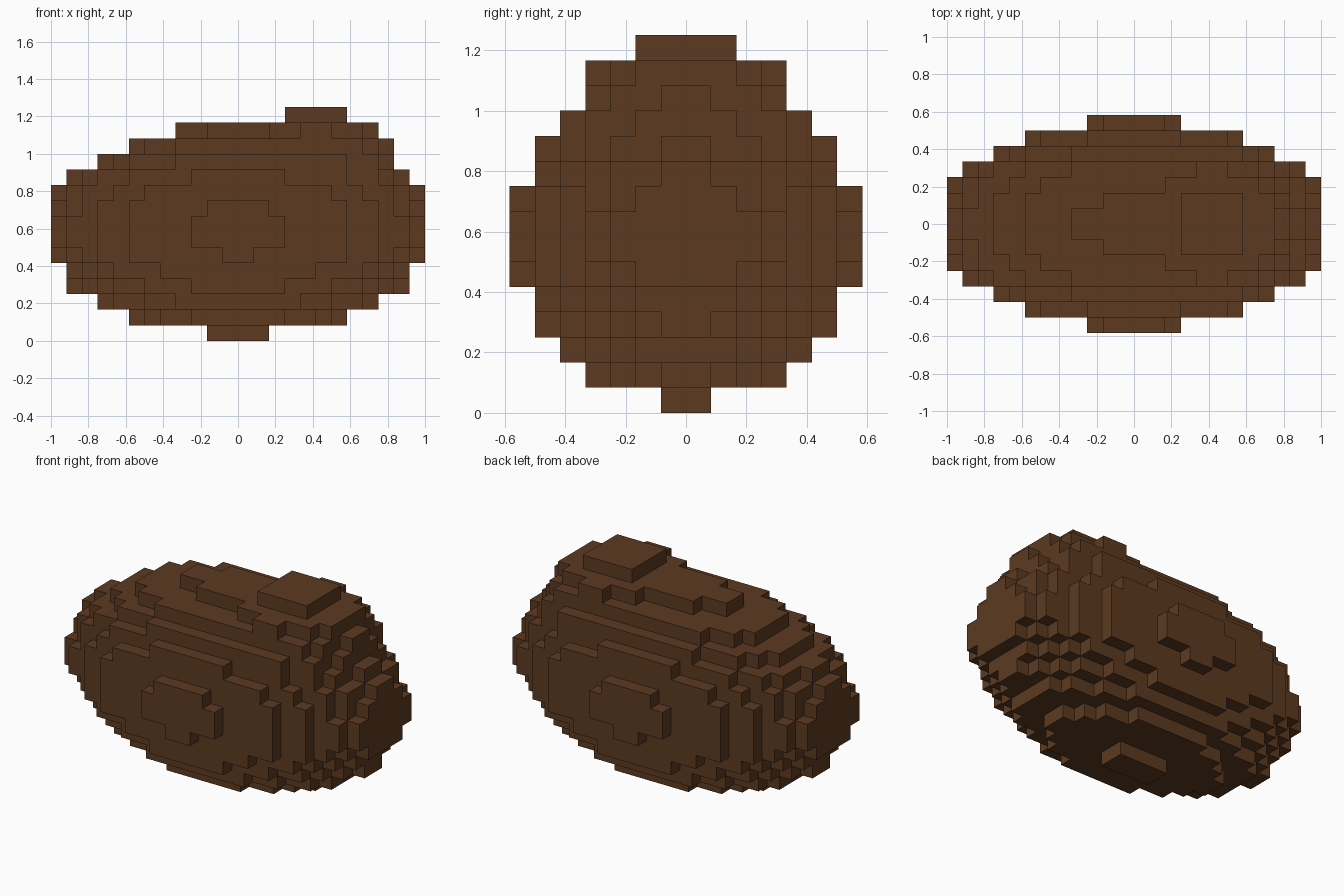
import bpy
import bmesh
from mathutils import Vector

if "Cube" in bpy.data.objects:
    bpy.data.objects.remove(bpy.data.objects["Cube"], do_unlink=True)

UNIT = 1 / 12  # edge length of one block

# Half widths of the body, row by row upwards, for each slab from the middle outwards:
# (height of the lowest row, half widths)
SLABS = [
    (0, [2, 7, 9, 11, 11, 12, 12, 12, 12, 12, 11, 9, 7, 4]),
    (1, [6, 9, 10, 11, 12, 12, 12, 12, 11, 10, 9, 7, 2]),
    (1, [5, 8, 9, 10, 11, 12, 12, 11, 11, 10, 8, 6]),
    (1, [3, 6, 8, 9, 10, 11, 11, 10, 10, 9, 7, 4]),
    (2, [4, 6, 8, 9, 9, 9, 9, 8, 7, 4]),
    (3, [3, 5, 7, 7, 7, 7, 6, 3]),
    (5, [1, 3, 3, 2]),
]
HUMP_CENTRE = Vector((5.1, 0, 10))
HUMP_RADIUS_SQUARED = 26.2


def body_blocks():
    """Stepped oval body, mirrored front to back."""
    blocks = set()
    for depth, (base, widths) in enumerate(SLABS):
        for row, half in enumerate(widths):
            for x in range(-half, half):
                blocks.add((x, depth, base + row))
                blocks.add((x, -depth - 1, base + row))
    return blocks


def hump_blocks():
    """Stepped ball that raises one end of the body."""
    blocks = set()
    for x in range(-1, 12):
        for y in range(-6, 6):
            for z in range(8, 16):
                middle = Vector((x, y, z)) + Vector((0.5, 0.5, 0.5))
                if (middle - HUMP_CENTRE).length_squared <= HUMP_RADIUS_SQUARED:
                    blocks.add((x, y, z))
    return blocks


def build_shell(name, blocks, material):
    """Outer faces only, of all blocks joined together."""
    bm = bmesh.new()
    corners = {}

    def corner(point):
        key = tuple(point)
        if key not in corners:
            corners[key] = bm.verts.new(Vector(key) * UNIT)
        return corners[key]

    for block in blocks:
        for axis in range(3):
            u, v = (axis + 1) % 3, (axis + 2) % 3
            for side in (0, 1):
                neighbour = list(block)
                neighbour[axis] += 2 * side - 1
                if tuple(neighbour) in blocks:
                    continue
                loop = []
                for du, dv in ((0, 0), (1, 0), (1, 1), (0, 1)):
                    point = list(block)
                    point[axis] += side
                    point[u] += du
                    point[v] += dv
                    loop.append(corner(point))
                bm.faces.new(loop if side else loop[::-1])

    mesh = bpy.data.meshes.new(name)
    bm.to_mesh(mesh)
    bm.free()
    mesh.materials.append(material)
    obj = bpy.data.objects.new(name, mesh)
    bpy.context.collection.objects.link(obj)
    return obj


# Single brown colour
brown = bpy.data.materials.new("dark_brown")
brown.use_nodes = True
colour = (0.107, 0.042, 0.0152, 1)
brown.diffuse_color = colour
brown.node_tree.nodes["Principled BSDF"].inputs["Base Color"].default_value = colour

build_shell("blocky_body", body_blocks() | hump_blocks(), brown)
